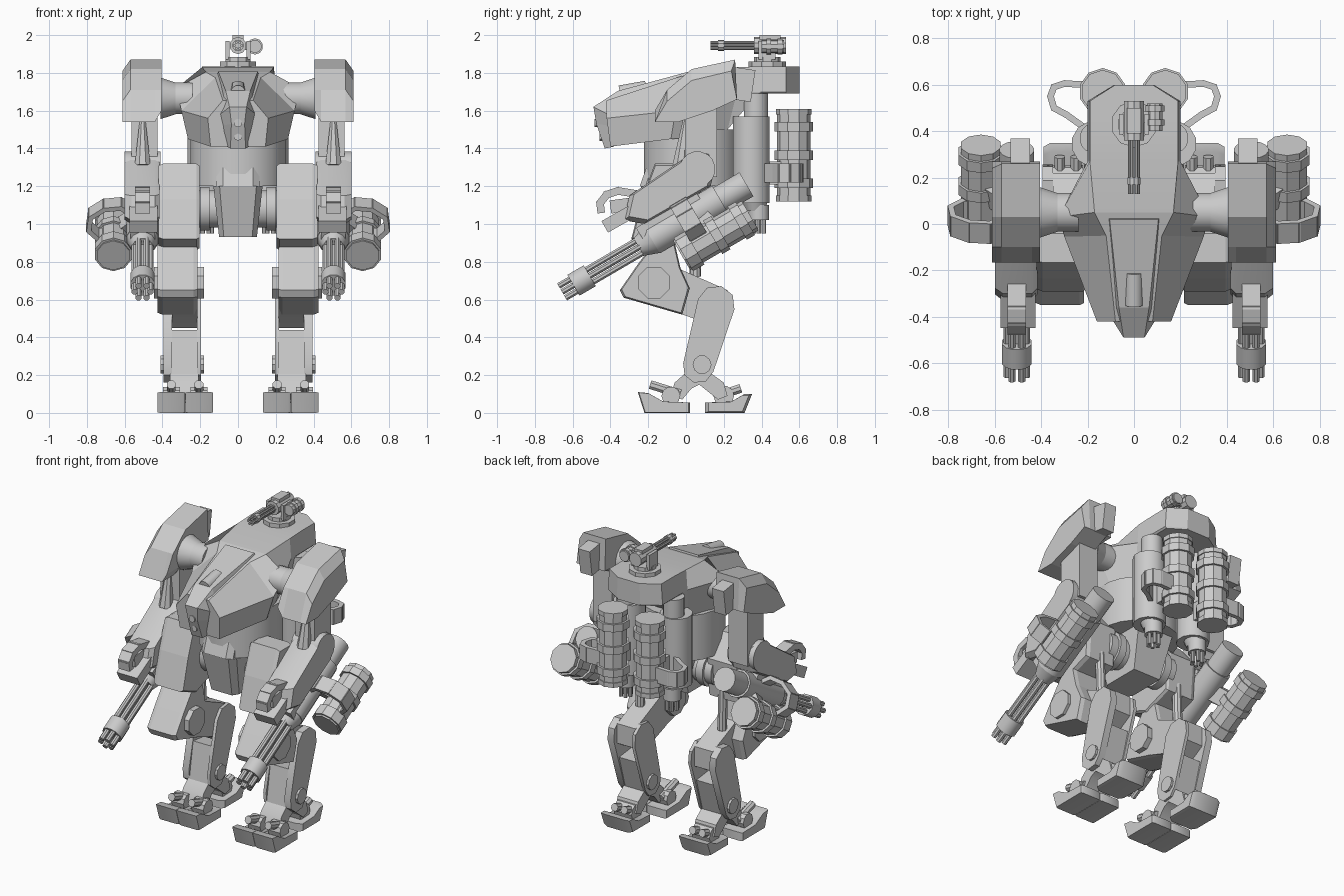
import bpy, bmesh, math
from mathutils import Vector as V

if "Cube" in bpy.data.objects:
    bpy.data.objects.remove(bpy.data.objects["Cube"])

grey = bpy.data.materials.new("armour grey")
grey.diffuse_color = (0.6, 0.6, 0.6, 1)
grey.use_nodes = True
grey.node_tree.nodes["Principled BSDF"].inputs["Base Color"].default_value = grey.diffuse_color


# ---- shape helpers: each returns (vertices, faces) ----
def rings(loops):
    n = len(loops[0])
    faces = [tuple(range(n)), tuple(range((len(loops) - 1) * n, len(loops) * n))]
    for k in range(len(loops) - 1):
        for i in range(n):
            j = (i + 1) % n
            faces.append((k * n + i, k * n + j, k * n + n + j, k * n + n + i))
    return [V(p) for l in loops for p in l], faces


def cyl(p0, p1, r0, r1=None, n=16):
    p0, p1 = V(p0), V(p1)
    d = (p1 - p0).normalized()
    a = V((1, 0, 0)) if abs(d.x) < 0.9 else V((0, 0, 1))
    a = (a - d * a.dot(d)).normalized()
    b = d.cross(a)
    def ring(p, r):
        return [p + r * (a * math.cos(t) + b * math.sin(t))
                for t in (math.tau * (i + 0.5) / n for i in range(n))]
    return rings([ring(p0, r0), ring(p1, r0 if r1 is None else r1)])


def prism(pts, *layers):
    """Side profile (y, z) swept along x; each layer is x or (x, scale)."""
    c = sum((V(p) for p in pts), V((0, 0))) / len(pts)
    out = []
    for l in layers:
        x, s = l if isinstance(l, tuple) else (l, 1)
        out.append([(x, *(c + (V(p) - c) * s)) for p in pts])
    return rings(out)


def bar(p0, p1, w, h, side=None):
    """Box from p0 to p1, w wide along side and h high."""
    p0, p1 = V(p0), V(p1)
    d = (p1 - p0).normalized()
    a = V(side) if side else V((1, 0, 0)) if abs(d.x) < 0.9 else V((0, 1, 0))
    a = (a - d * a.dot(d)).normalized()
    b = d.cross(a)
    return rings([[p + a * w / 2 * i + b * h / 2 * j for i, j in
                   ((-1, -1), (1, -1), (1, 1), (-1, 1))] for p in (p0, p1)])


def belt(pts, w, h, side):
    """Chain of slightly overlapping bars through the points."""
    out = []
    for a, b in zip(pts, pts[1:]):
        e = (V(b) - V(a)).normalized() * h * 0.3
        out.append(bar(V(a) - e, V(b) + e, w, h, side))
    return out


def capsule(c0, r0, c1, r1, n=4):
    """Rounded (y, z) outline around two centres."""
    ang = math.atan2(c1[1] - c0[1], c1[0] - c0[0])
    pts = []
    for c, r, s in ((c0, r0, ang + math.pi / 2), (c1, r1, ang - math.pi / 2)):
        pts += [(c[0] + r * math.cos(s + math.pi * i / n),
                 c[1] + r * math.sin(s + math.pi * i / n)) for i in range(n + 1)]
    return pts


def part(name, *shapes, mirror=True, angle=32):
    bm = bmesh.new()
    for verts, faces in shapes:
        vs = [bm.verts.new(v) for v in verts]
        for f in faces:
            bm.faces.new([vs[i] for i in f])
    bmesh.ops.recalc_face_normals(bm, faces=bm.faces)
    me = bpy.data.meshes.new(name)
    bm.to_mesh(me)
    bm.free()
    me.materials.append(grey)
    ob = bpy.data.objects.new(name, me)
    bpy.context.collection.objects.link(ob)
    if mirror:
        ob.modifiers.new("mirror", 'MIRROR').use_mirror_merge = False
    bpy.ops.object.select_all(action='DESELECT')
    ob.select_set(True)
    bpy.context.view_layer.objects.active = ob
    bpy.ops.object.shade_smooth_by_angle(angle=math.radians(angle))


def gatling(p0, d, spread, r, length, n=6):
    """Cluster of n barrels."""
    p0, d = V(p0), V(d)
    a = V((1, 0, 0))
    b = d.cross(a)
    out = []
    for i in range(n):
        o = (a * math.cos(math.tau * i / n) + b * math.sin(math.tau * i / n)) * spread
        out.append(cyl(p0 + o, p0 + o + d * length, r, n=8))
    return out


# ---- hull: half sections (top, side, lower edge) from nose to tail ----
half = [((.08, -.42, 1.655), (.16, -.42, 1.56), (.145, -.40, 1.41)),
        ((.12, -.05, 1.775), (.30, -.055, 1.60), (.265, -.08, 1.45)),
        ((.17, .05, 1.805), (.325, .03, 1.72), (.22, .06, 1.46)),
        ((.19, .27, 1.83), (.20, .27, 1.70), (.17, .22, 1.50)),
        ((.19, .40, 1.835), (.20, .40, 1.70), (.19, .38, 1.69)),
        ((.19, .53, 1.835), (.20, .53, 1.70), (.19, .53, 1.69)),
        ((.08, .60, 1.835), (.085, .60, 1.70), (.08, .60, 1.69))]
part("hull", rings([list(s) + [(-x, y, z) for x, y, z in reversed(s)] for s in half]),
     mirror=False, angle=5)
# raised spine wrapping over the nose, sensor bump and lamps
spine = ((.105, .02, 1.808, .115, .03, 1.77), (.065, -.36, 1.705, .095, -.36, 1.62),
         (.045, -.49, 1.62, .095, -.41, 1.58), (.035, -.475, 1.53, .085, -.40, 1.52),
         (.04, -.43, 1.40, .06, -.38, 1.41))
part("nose_spine", rings([[(-a, y, z), (a, y, z), (b, v, w), (-b, v, w)]
                          for a, y, z, b, v, w in spine]), mirror=False, angle=5)
part("sensor_bump", cyl((0, -.35, 1.695), (0, -.21, 1.72), .04, n=12), mirror=False)
part("nose_lamps", cyl((0, -.42, 1.535), (0, -.484, 1.535), .022, n=12),
     cyl((0, -.40, 1.46), (0, -.458, 1.46), .02, n=6), mirror=False)

# ---- waist, pelvis and hips ----
part("waist", cyl((0, .03, 1.2), (0, .03, 1.5), .255, n=20),
     rings([[(-.115, f, z), (-.08, f - .03, z), (.08, f - .03, z), (.115, f, z),
             (.115, .1, z), (-.115, .1, z)] for f, z in ((-.215, 1.2), (-.13, 1.44))]),
     mirror=False)
part("pelvis", rings([[(-a, f, z), (-a * .75, f - .04, z), (a * .75, f - .04, z), (a, f, z),
                       (a, b, z), (-a, b, z)] for a, f, b, z in
                      ((.1, -.13, .12, .93), (.13, -.2, .2, 1.2))]), mirror=False)
part("hip_joint", cyl((.08, 0, 1.08), (.25, 0, 1.08), .1), cyl((.15, 0, 1.08), (.2, 0, 1.08), .118))

# ---- shoulders: bent pad with a chamfered outer top edge ----
part("shoulder_joint", cyl((.24, .05, 1.665), (.35, .05, 1.665), .085),
     cyl((.33, .05, 1.665), (.41, .05, 1.665), .085, .112))
pad = [(.26, 1.87), (.03, 1.82), (-.10, 1.71), (-.165, 1.54), (-.04, 1.54), (.14, 1.60),
       (.27, 1.66)]
outer = [(y - (.02 if i == 0 else 0), z - (.06 if i < 3 else 0)) for i, (y, z) in enumerate(pad)]
inner = [(y, z + (.06 if i in (3, 4, 5) else 0)) for i, (y, z) in enumerate(pad)]
part("shoulder_pad", rings([[(x, *p) for p in q] for x, q in
                            ((.405, inner), (.44, pad), (.57, pad), (.612, outer))]), angle=5)
part("pad_rear_fin", bar((.49, .22, 1.75), (.49, .355, 1.73), .085, .17))

# ---- arms ----
part("upper_arm", bar((.495, .08, 1.25), (.495, .08, 1.66), .14, .17))
part("arm_spike", cyl((.505, -.03, 1.31), (.505, 0, 1.56), .045, .015, n=8))
part("elbow", cyl((.41, .06, 1.29), (.60, .06, 1.29), .095))
part("forearm", prism([(-.02, 1.34), (.05, 1.385), (.12, 1.37), (.155, 1.30), (.13, 1.20),
                       (-.22, 1.0), (-.33, 1.02), (-.30, 1.15)], (.415, .9), .44, .565, (.6, .9)),
     angle=25)
hook = [(-.27, 1.16), (-.36, 1.175), (-.42, 1.155), (-.455, 1.11), (-.45, 1.07)]
part("forearm_guard", *belt([(.505, y, z) for y, z in hook], .08, .04, (1, 0, 0)),
     bar((.505, -.25, 1.11), (.505, -.40, 1.09), .06, .07),
     bar((.5, -.28, 1.07), (.5, -.43, .985), .15, .07))

# ---- arm gun, pitched 30 degrees down ----
D, UP = V((0, -.864, -.504)), V((0, -.504, .864))


def g(t, x=.505, up=0):
    return V((x, .32, 1.21)) + D * t + UP * up


part("arm_gun_body", cyl(g(0), g(.3), .075), cyl(g(.16), g(.58), .088, n=12),
     cyl(g(.58), g(.66), .085, .055, n=12), bar(g(.25, up=.06), g(.62, up=.05), .13, .09))
part("arm_gun_barrels", *gatling(g(.6), D, .042, .017, .53),
     cyl(g(.6), g(1.05), .018, n=8), cyl(g(.96), g(1.06), .066, n=12))
drum = lambda t: V((.66, .34, 1.045)) + D * t
part("arm_drum", cyl(drum(0), drum(.42), .09, n=10),
     *[cyl(drum(t), drum(t + w), .102, n=10) for t, w in ((.03, .05), (.18, .05), (.34, .07))],
     bar(g(.3, .52, -.02), drum(.2), .08, .1))
# ammunition chute loop between gun and drum
loop = [(.55, .07), (.62, .12), (.71, .11), (.78, .06), (.79, -.02), (.74, -.07), (.66, -.07)]
part("arm_chute", *belt([g(.36, x, u - .03) for x, u in loop], .1, .025, D))

# ---- legs ----
part("thigh_plate", prism([(-.04, 1.32), (-.165, 1.32), (-.235, 1.13), (-.29, .92),
                           (-.14, .86), (.06, .93), (.08, 1.18)],
                          (.205, .95), .22, .395, (.42, .95)), angle=5)
part("knee_block", prism([(-.17, .90), (-.26, .78), (-.35, .65), (-.33, .61), (-.02, .52),
                          (.02, .66), (-.03, .77), (-.06, .9)],
                         (.215, .95), .235, .40, (.425, .95)), angle=5)
part("knee_disc", cyl((.18, -.17, .69), (.445, -.17, .69), .09, n=8))
part("knee_link", prism([(-.1, .74), (-.03, .76), (.22, .65), (.22, .52), (.1, .45), (.04, .5),
                         (-.1, .55)], .215, .35))
shin = capsule((.16, .575), .1, (.065, .24), .083)
part("lower_leg", prism(shin, .195, .216), prism(shin, .349, .395),
     prism([(.03, .44), (.2, .42), (.135, .2), (-.01, .2)], .21, .355))
part("ankle_bolts", cyl((.18, .085, .255), (.41, .085, .255), .05, n=10))
part("calf_piston", cyl((.3, .05, .72), (.3, .04, 1.0), .03, n=10))

# ---- feet ----
part("ankle", prism([(-.08, .1), (-.06, .16), (.03, .24), (.09, .24), (.2, .16), (.22, .09),
                     (.17, .07), (.07, .15), (.03, .13), (-.02, .07)], .21, .36))
toe = [(-.255, .11), (-.22, .0), (.02, .0), (.02, .055), (-.12, .06), (-.2, .105)]
part("front_toes", *[prism(toe, (c - .073, .95), c - .06, c + .06, (c + .073, .95))
                     for c in (.205, .353)])
heel = [(.1, 0), (.1, .055), (.24, .06), (.31, .1), (.35, .1), (.31, 0)]
part("rear_toe", prism(heel, (.18, .85), .21, .36, (.39, .85)))
part("toe_joints", *[cyl((c - .045, -.08, .09), (c + .045, -.08, .09), .05, n=10)
                     for c in (.207, .353)], cyl((.22, .2, .09), (.35, .2, .09), .055, n=10))
part("toe_pistons", *[cyl((c, -.19, .15), (c, -.03, .1), .025, n=8) for c in (.207, .353)],
     *[cyl((c, .29, .13), (c, .17, .09), .025, n=8) for c in (.25, .32)])

# ---- back guns and their drums ----
part("back_gun", cyl((.17, .345, 1.57), (.17, .345, 1.11), .1, n=12),
     cyl((.17, .37, 1.69), (.17, .37, 1.55), .065),
     cyl((.17, .365, 1.12), (.17, .365, 1.07), .07, .05), cyl((.17, .385, 1.1), (.17, .385, 1.02), .055),
     *gatling((.17, .385, 1.08), (0, 0, -1), .032, .013, .13))
c = (.135, .57)
part("back_drum", cyl((*c, 1.12), (*c, 1.61), .088, n=10),
     *[cyl((*c, z), (*c, z + .05), .102, n=10) for z in (1.19, 1.34, 1.49)],
     cyl((*c, 1.12), (*c, 1.15), .094, n=10), cyl((*c, 1.58), (*c, 1.61), .094, n=10),
     bar((.15, .36, 1.27), (.15, .55, 1.27), .08, .12))
loop = [(.2, .6), (.30, .605), (.345, .59), (.36, .55), (.345, .5), (.29, .47), (.22, .42)]
part("back_chute", *belt([(x, y, 1.27) for x, y in loop], .1, .028, (0, 0, 1)))

# ---- roof turret ----
part("turret_base", cyl((0, .43, 1.82), (0, .43, 1.86), .1, n=10),
     cyl((0, .43, 1.86), (0, .43, 1.885), .07, n=10), mirror=False)
part("turret_yoke", bar((.055, .43, 1.87), (.055, .43, 1.97), .02, .09))
part("turret_gun", cyl((0, .53, 1.945), (0, .36, 1.945), .045, n=10),
     bar((0, .50, 1.975), (0, .39, 1.975), .06, .05),
     *gatling((0, .38, 1.945), (0, -1, 0), .019, .008, .25),
     cyl((0, .2, 1.945), (0, .17, 1.945), .03, n=10), mirror=False)
part("turret_drum", cyl((.09, .52, 1.94), (.09, .40, 1.94), .035, n=10),
     *[cyl((.09, y, 1.94), (.09, y - .025, 1.94), .043, n=10) for y in (.51, .45)],
     bar((.03, .46, 1.94), (.09, .46, 1.94), .05, .04), mirror=False)
